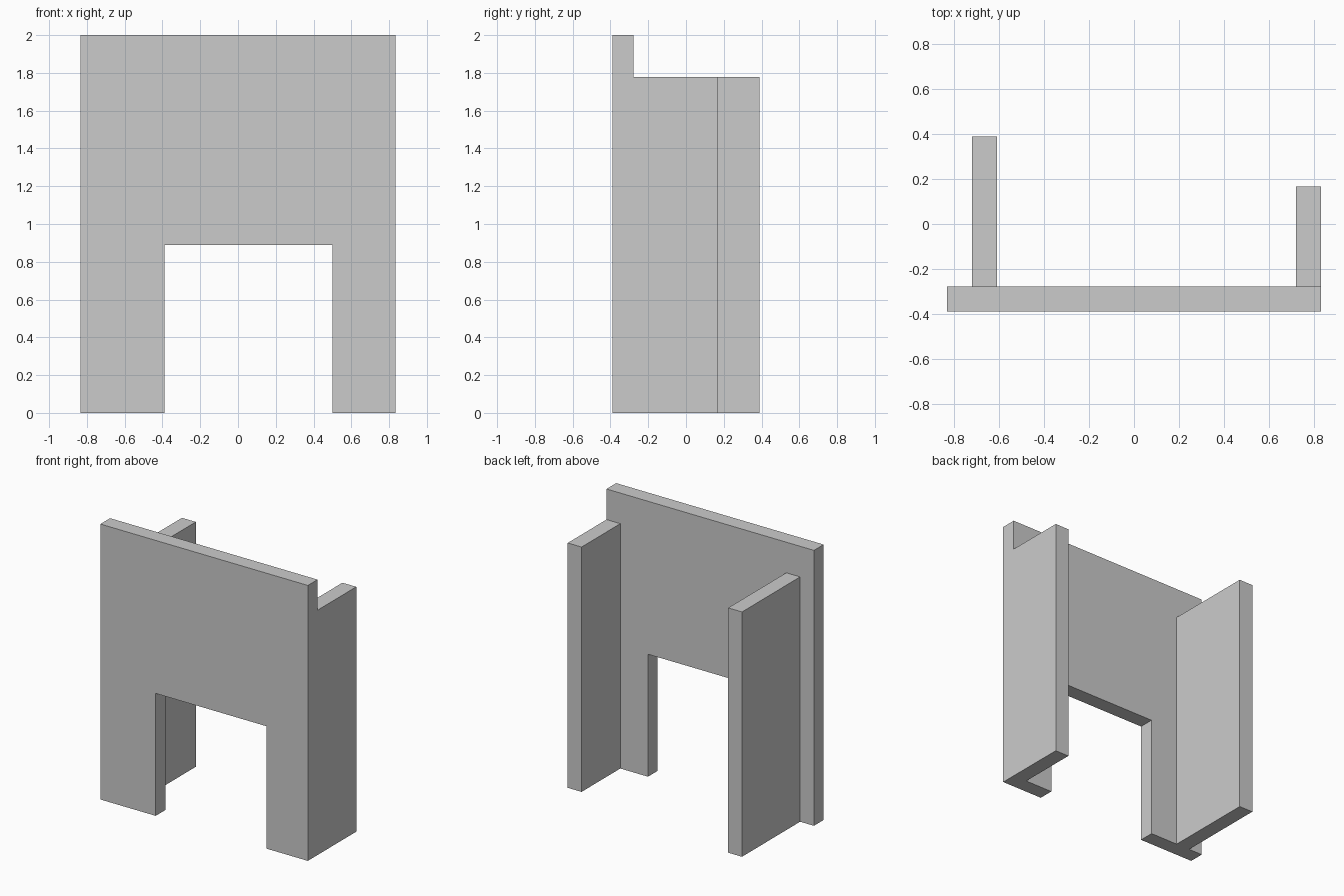
import bpy
import bmesh

if "Cube" in bpy.data.objects:
    bpy.data.objects.remove(bpy.data.objects["Cube"])

U = 1 / 9            # module: every board is one unit thick
FRONT_Y = -3.5 * U   # outer face of the front panel
BACK_Y = FRONT_Y + U # inner face of the front panel


def extrude_profile(name, points, direction):
    """Make a solid by extruding a closed flat profile."""
    bm = bmesh.new()
    face = bm.faces.new([bm.verts.new(p) for p in points])
    result = bmesh.ops.extrude_face_region(bm, geom=[face], use_keep_orig=True)
    moved = [v for v in result["geom"] if isinstance(v, bmesh.types.BMVert)]
    bmesh.ops.translate(bm, verts=moved, vec=direction)
    bmesh.ops.recalc_face_normals(bm, faces=bm.faces)
    mesh = bpy.data.meshes.new(name)
    bm.to_mesh(mesh)
    bm.free()
    obj = bpy.data.objects.new(name, mesh)
    bpy.context.collection.objects.link(obj)
    return obj


# Front panel with the doorway cut into its lower edge
outline = [(-7.5, 0), (-3.5, 0), (-3.5, 8), (4.5, 8),
           (4.5, 0), (7.5, 0), (7.5, 18), (-7.5, 18)]
extrude_profile("front_panel",
                [(x * U, FRONT_Y, z * U) for x, z in outline], (0, U, 0))

# Side walls behind the panel, slightly lower and of different depth
for name, x, back in (("left_wall", -6.5, 3.5), ("right_wall", 6.5, 1.5)):
    footprint = [((x - 0) * U, BACK_Y, 0), ((x + 1) * U, BACK_Y, 0),
                 ((x + 1) * U, back * U, 0), ((x - 0) * U, back * U, 0)]
    extrude_profile(name, footprint, (0, 0, 16 * U))
